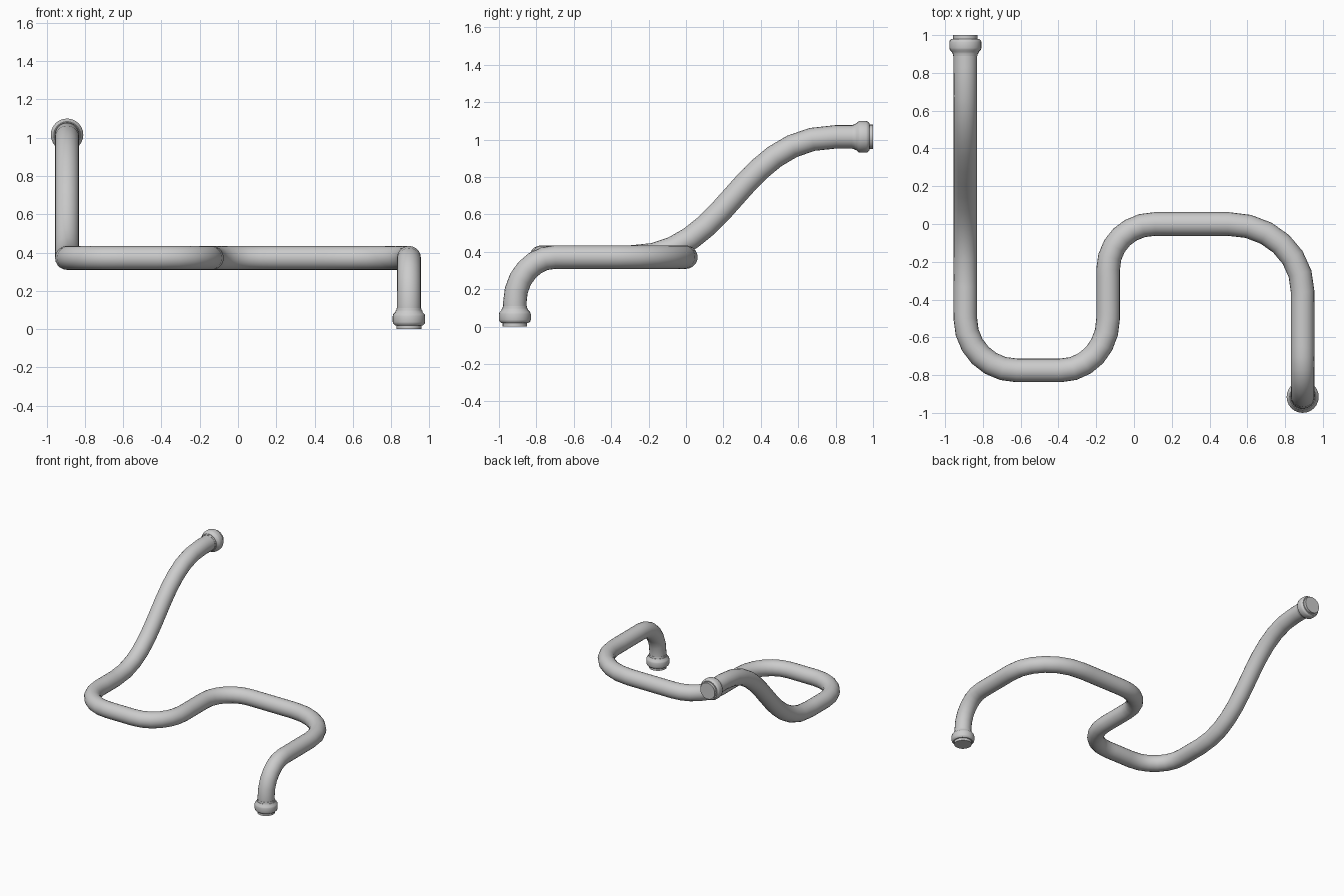
import bpy, bmesh, math
from mathutils import Vector, Matrix

if "Cube" in bpy.data.objects:
    bpy.data.objects.remove(bpy.data.objects["Cube"])

R = 0.0625          # pipe radius
X, Z, TOP = 0.893, 0.372, 1.015
K = 0.56            # handle ratio for rounded bends

# Pipe centre line: (point, travel direction, handle back, handle forward)
knots = [
    ((X, -0.915, 0.0), (0, 0, 1), 0.03, 0.03),
    ((X, -0.915, 0.13), (0, 0, 1), 0.03, 0.24 * K),
    ((X, -0.70, Z), (0, 1, 0), 0.21 * K, 0.1),
    ((X, -0.36, Z), (0, 1, 0), 0.1, 0.36 * K),
    ((0.50, 0.0, Z), (-1, 0, 0), 0.39 * K, 0.1),
    ((0.11, 0.0, Z), (-1, 0, 0), 0.1, 0.25 * K),
    ((-0.137, -0.24, Z), (0, -1, 0), 0.24 * K, 0.08),
    ((-0.137, -0.50, Z), (0, -1, 0), 0.08, 0.275 * K),
    ((-0.39, -0.775, Z), (-1, 0, 0), 0.255 * K, 0.07),
    ((-0.62, -0.775, Z), (-1, 0, 0), 0.07, 0.273 * K),
    ((-X, -0.50, Z), (0, 1, 0), 0.275 * K, 0.06),
    ((-X, -0.30, Z), (0, 1, 0), 0.06, 0.27),
    ((-X, 0.25, 0.69), (0, 0.66, 0.75), 0.2, 0.2),
    ((-X, 0.80, TOP), (0, 1, 0), 0.27, 0.06),
    ((-X, 1.0, TOP), (0, 1, 0), 0.06, 0.03),
]

# Bent pipe with closed ends
curve = bpy.data.curves.new("bent_pipe", 'CURVE')
curve.dimensions = '3D'
curve.bevel_depth = R
curve.bevel_resolution = 8
curve.resolution_u = 6
curve.use_fill_caps = True
curve.twist_mode = 'MINIMUM'
spline = curve.splines.new('BEZIER')
spline.bezier_points.add(len(knots) - 1)
for bp, (co, d, back, fwd) in zip(spline.bezier_points, knots):
    co, d = Vector(co), Vector(d).normalized()
    bp.handle_left_type = bp.handle_right_type = 'FREE'
    bp.co = co
    bp.handle_left = co - d * back
    bp.handle_right = co + d * fwd
pipe = bpy.data.objects.new("bent_pipe", curve)
bpy.context.collection.objects.link(pipe)


# Lathed end collar, profile is (distance from pipe end, radius)
def collar(name, end, inward):
    profile = [(0.0, 0.060), (0.0, 0.065), (0.02, 0.065), (0.02, 0.073),
               (0.028, 0.082), (0.037, 0.085), (0.068, 0.085),
               (0.078, 0.082), (0.088, 0.072), (0.098, 0.069),
               (0.098, 0.066), (0.11, 0.064), (0.11, 0.060)]
    n = 24
    bm = bmesh.new()
    rings = [[bm.verts.new((r * math.cos(2 * math.pi * i / n),
                            r * math.sin(2 * math.pi * i / n), t))
              for i in range(n)] for t, r in profile]
    for a, b in zip(rings, rings[1:]):
        for i in range(n):
            j = (i + 1) % n
            bm.faces.new((a[i], a[j], b[j], b[i]))
    bm.faces.new(rings[0][::-1])
    bm.faces.new(rings[-1])
    bmesh.ops.recalc_face_normals(bm, faces=bm.faces)
    me = bpy.data.meshes.new(name)
    bm.to_mesh(me)
    bm.free()
    ob = bpy.data.objects.new(name, me)
    bpy.context.collection.objects.link(ob)
    ob.matrix_world = (Matrix.Translation(end) @
                       Vector((0, 0, 1)).rotation_difference(Vector(inward)).to_matrix().to_4x4())
    bpy.ops.object.select_all(action='DESELECT')
    ob.select_set(True)
    bpy.context.view_layer.objects.active = ob
    bpy.ops.object.shade_smooth_by_angle(angle=math.radians(40))


collar("lower_collar", (X, -0.915, 0.0), (0, 0, 1))
collar("upper_collar", (-X, 1.0, TOP), (0, -1, 0))
